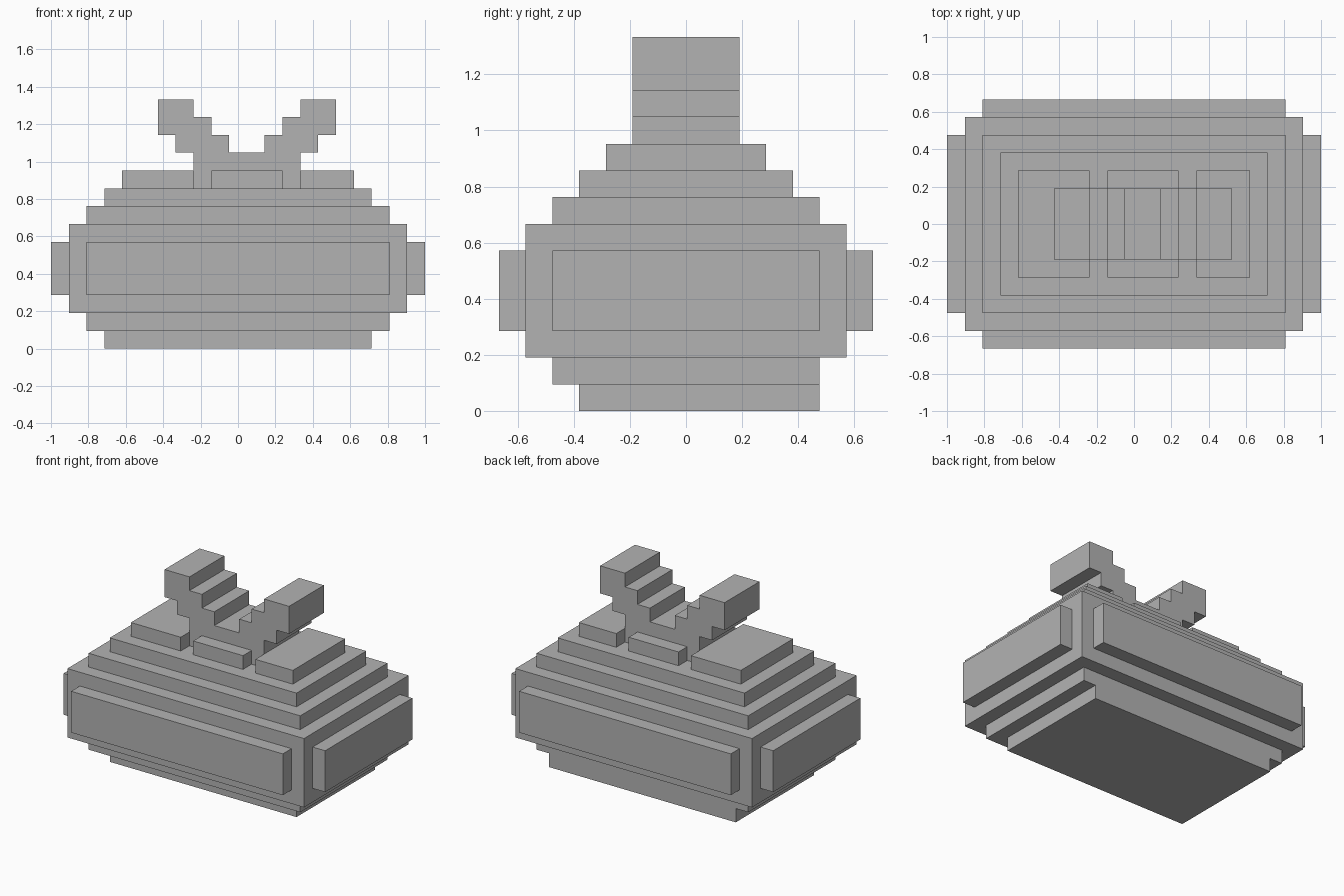
import bpy
import bmesh
from mathutils import Vector

if "Cube" in bpy.data.objects:
    bpy.data.objects.remove(bpy.data.objects["Cube"], do_unlink=True)

U = 2 / 21  # one block step

grey = bpy.data.materials.new("grey")
grey.use_nodes = True
grey.diffuse_color = (0.45, 0.45, 0.45, 1)
grey.node_tree.nodes["Principled BSDF"].inputs["Base Color"].default_value = grey.diffuse_color


def prism(name, profile, y0, y1):
    """Extrude an x-z profile, in block steps, from y0 to y1."""
    bm = bmesh.new()
    face = bm.faces.new([bm.verts.new((x * U, y0 * U, z * U)) for x, z in profile])
    new = bmesh.ops.extrude_face_region(bm, geom=[face])["geom"]
    verts = [v for v in new if isinstance(v, bmesh.types.BMVert)]
    bmesh.ops.translate(bm, verts=verts, vec=Vector((0, (y1 - y0) * U, 0)))
    bmesh.ops.recalc_face_normals(bm, faces=bm.faces)
    mesh = bpy.data.meshes.new(name)
    bm.to_mesh(mesh)
    bm.free()
    mesh.materials.append(grey)
    obj = bpy.data.objects.new(name, mesh)
    bpy.context.collection.objects.link(obj)


def box(name, x0, x1, y0, y1, z0, z1):
    prism(name, [(x0, z0), (x1, z0), (x1, z1), (x0, z1)], y0, y1)


# Stepped body; the lowest tier is set back at the front
box("base_tier", -7.5, 7.5, -4, 5, 0, 1)
for name, x, y, z0, z1 in [("lower_tier", 8.5, 5, 1, 2),
                           ("body", 9.5, 6, 2, 7),
                           ("shoulder_tier", 8.5, 5, 7, 8),
                           ("upper_tier", 7.5, 4, 8, 9)]:
    box(name, -x, x, -y, y, z0, z1)

# Raised panels on the four sides
box("front_panel", -8.5, 8.5, -7, -6, 3, 6)
box("back_panel", -8.5, 8.5, 6, 7, 3, 6)
box("right_panel", -10.5, -9.5, -5, 5, 3, 6)
box("left_panel", 9.5, 10.5, -5, 5, 3, 6)

# Top pads
box("right_pad", -6.5, -2.5, -3, 3, 9, 10)
box("left_pad", 3.5, 6.5, -3, 3, 9, 10)
box("front_middle_pad", -1.5, 2.5, -3, -2, 9, 10)
box("back_middle_pad", -1.5, 2.5, 2, 3, 9, 10)

# Forked stem with two stepped arms, mirrored about its own centre
half = [(3, 9), (3, 11), (4, 11), (4, 12), (5, 12), (5, 14),
        (3, 14), (3, 13), (2, 13), (2, 12), (1, 12), (1, 11)]
outline = half + [(-x, z) for x, z in reversed(half)]
prism("forked_stem", [(x + 0.5, z) for x, z in outline], -2, 2)
